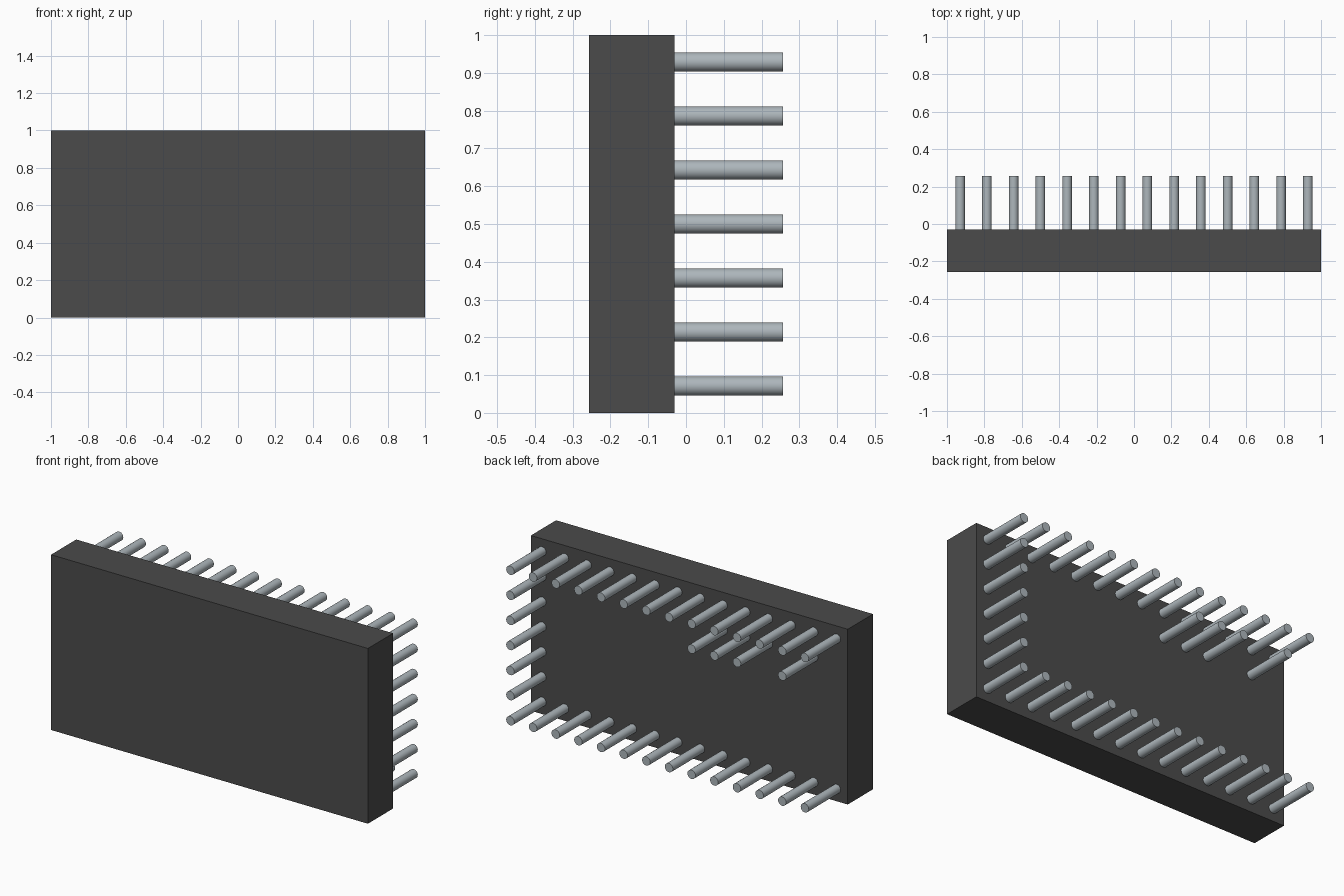
import bpy
import math

cube = bpy.data.objects.get("Cube")
if cube:
    bpy.data.objects.remove(cube, do_unlink=True)


def make_material(name, color):
    mat = bpy.data.materials.new(name)
    mat.use_nodes = True
    mat.diffuse_color = color
    mat.node_tree.nodes["Principled BSDF"].inputs["Base Color"].default_value = color
    return mat


charcoal = make_material("charcoal plastic", (0.07, 0.07, 0.07, 1))
silver = make_material("silver metal", (0.42, 0.47, 0.50, 1))

BACK_OF_BODY = -0.03
DEPTH = 0.257
PITCH = 0.143
COLUMNS, ROWS = 14, 7

# Body block
front, back = -DEPTH, BACK_OF_BODY
bpy.ops.mesh.primitive_cube_add(size=1, location=(0, (front + back) / 2, 0.5))
body = bpy.context.object
body.name = "body"
body.scale = (2, back - front, 1)
bpy.ops.object.transform_apply(location=False, rotation=False, scale=True)
body.data.materials.append(charcoal)

# One pin mesh, shared by every pin
length = DEPTH - BACK_OF_BODY
bpy.ops.mesh.primitive_cylinder_add(vertices=24, radius=0.0255, depth=length,
                                    rotation=(math.pi / 2, 0, 0))
first_pin = bpy.context.object
bpy.ops.object.transform_apply(location=False, rotation=True, scale=False)
bpy.ops.object.shade_smooth_by_angle(angle=math.radians(40))
first_pin.data.materials.append(silver)
pin_mesh = first_pin.data
pin_mesh.name = "pin"
bpy.data.objects.remove(first_pin, do_unlink=True)


def add_pin(name, column, row):
    """Columns count from the left (+x), rows from the bottom."""
    pin = bpy.data.objects.new(f"{name}_pin", pin_mesh)
    pin.location = (PITCH * ((COLUMNS - 1) / 2 - column),
                    (BACK_OF_BODY + DEPTH) / 2,
                    0.5 + PITCH * (row - (ROWS - 1) / 2))
    bpy.context.collection.objects.link(pin)


# Full rows along the top and bottom edges
for column in range(COLUMNS):
    add_pin("bottom", column, 0)
    add_pin("top", column, ROWS - 1)

# Left edge column between the two rows
for row in range(1, ROWS - 1):
    add_pin("left", 0, row)

# Short group under the top row
for column in (8, 9, 10, 12):
    add_pin("inner", column, ROWS - 2)
